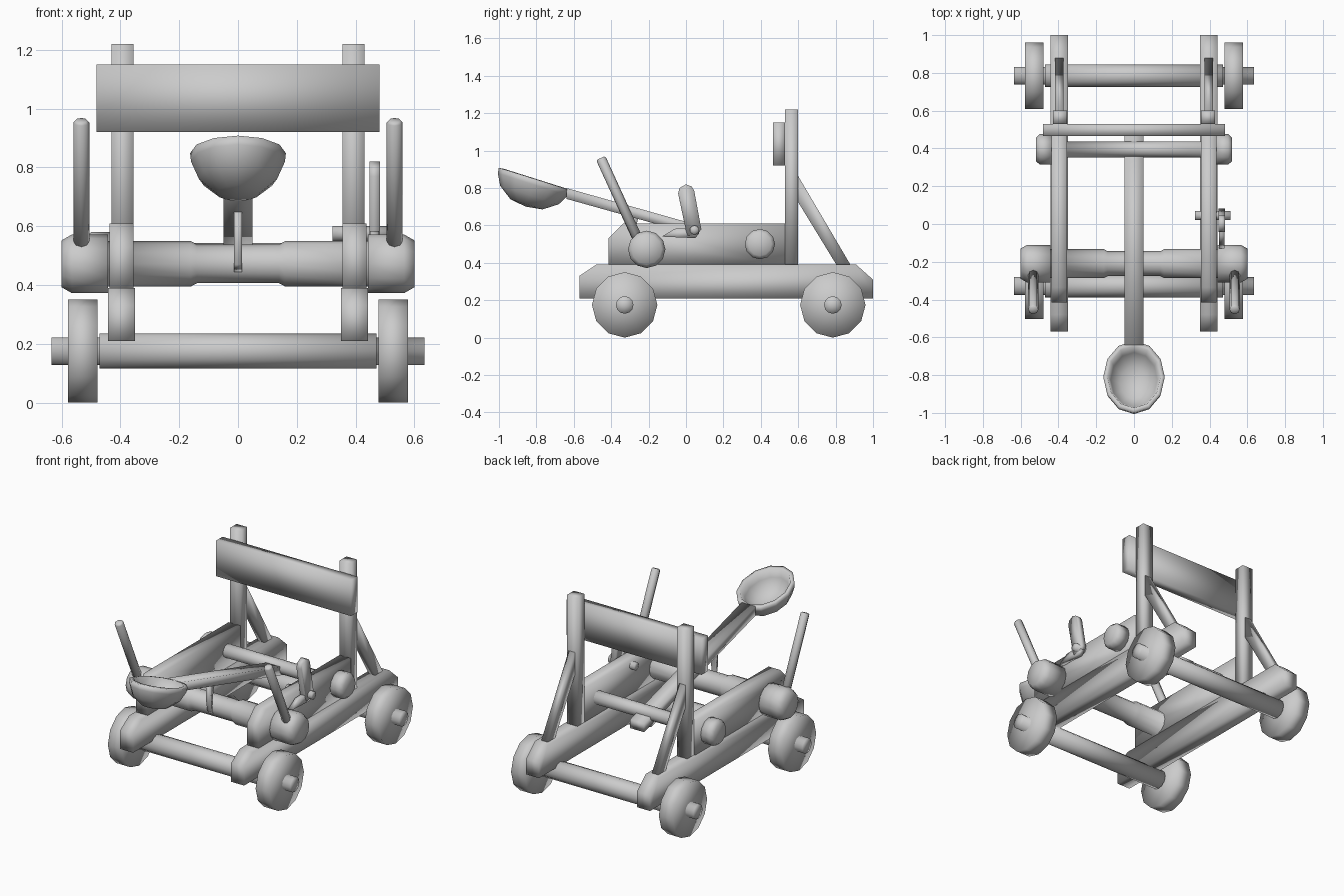
import bpy, bmesh
from math import sin, cos, pi, radians
from mathutils import Matrix, Vector

if "Cube" in bpy.data.objects:
    bpy.data.objects.remove(bpy.data.objects["Cube"])


def finish(name, bm, mirror=False):
    bmesh.ops.recalc_face_normals(bm, faces=bm.faces)
    mesh = bpy.data.meshes.new(name)
    bm.to_mesh(mesh)
    bm.free()
    mesh.shade_smooth()          # the whole model has soft, blended normals
    ob = bpy.data.objects.new(name, mesh)
    bpy.context.collection.objects.link(ob)
    if mirror:
        mod = ob.modifiers.new("Mirror", 'MIRROR')
        mod.use_mirror_merge = False
    return ob


def prism(name, pts, x0, x1, mirror=False):
    """Side profile of (y, z) points, extruded from x0 to x1."""
    bm = bmesh.new()
    face = bm.faces.new([bm.verts.new((x0, y, z)) for y, z in pts])
    ext = bmesh.ops.extrude_face_region(bm, geom=[face])
    verts = [v for v in ext["geom"] if isinstance(v, bmesh.types.BMVert)]
    bmesh.ops.translate(bm, verts=verts, vec=(x1 - x0, 0, 0))
    return finish(name, bm, mirror)


def rect(y0, y1, z0, z1):
    return [(y0, z0), (y1, z0), (y1, z1), (y0, z1)]


def lathe_bm(profile, n):
    """Revolve (height, radius) points around z; radius 0 makes a pole."""
    bm = bmesh.new()
    rings = []
    for h, r in profile:
        if r == 0:
            rings.append([bm.verts.new((0, 0, h))] * n)
        else:
            rings.append([bm.verts.new((r * cos(2 * pi * i / n), r * sin(2 * pi * i / n), h))
                          for i in range(n)])
    for a, b in zip(rings, rings[1:]):
        for i in range(n):
            j = (i + 1) % n
            bm.faces.new(list(dict.fromkeys((a[i], a[j], b[j], b[i]))))
    return bm


def turned(name, profile, y, z, n=12, mirror=False):
    """Lathe along the x axis, closed at both ends."""
    prof = [(profile[0][0], 0)] + profile + [(profile[-1][0], 0)]
    bm = lathe_bm(prof, n)
    bm.transform(Matrix.Translation((0, y, z)) @ Matrix.Rotation(pi / 2, 4, 'Y'))
    return finish(name, bm, mirror)


def both_ends(half):
    return [(-x, r) for x, r in reversed(half)] + half


# Chassis: lower rails, upper plates, posts, braces
prism("side_rail", [(-0.57, 0.21), (1.0, 0.21), (1.0, 0.31), (0.91, 0.39),
                    (-0.48, 0.39), (-0.57, 0.33)], 0.35, 0.443, True)
prism("upper_plate", [(-0.415, 0.39), (0.53, 0.39), (0.53, 0.61),
                      (-0.335, 0.61), (-0.415, 0.53)], 0.355, 0.438, True)
prism("post", rect(0.53, 0.60, 0.38, 1.22), 0.355, 0.43, True)
prism("brace", [(0.81, 0.38), (0.885, 0.38), (0.59, 0.88), (0.59, 0.74)], 0.372, 0.418, True)
prism("stop_board", rect(0.465, 0.53, 0.92, 1.15), -0.482, 0.482)

# Wheels and axles
for place, y in (("front", -0.328), ("rear", 0.785)):
    turned(place + "_wheel", [(0.478, 0.175), (0.578, 0.175)], y, 0.175, 12, True)
    turned(place + "_axle", both_ends([(0.472, 0.06), (0.472, 0.047), (0.635, 0.047)]), y, 0.175)

# Winding drum with stepped, chamfered ends
turned("winding_drum", both_ends([(0.14, 0.066), (0.16, 0.077), (0.443, 0.077), (0.443, 0.1),
                                  (0.565, 0.1), (0.6, 0.08)]), -0.21, 0.472)

# Arm pivot shaft with end knobs
turned("pivot_shaft", both_ends([(0.438, 0.042), (0.438, 0.081), (0.498, 0.081), (0.52, 0.062)]),
       0.395, 0.5)

# Drum handles
start, end = Vector((0.533, -0.232, 0.47)), Vector((0.533, -0.456, 0.96))
axis = end - start
bm = lathe_bm([(0, 0), (0, 0.027), (axis.length - 0.008, 0.027), (axis.length, 0.02),
               (axis.length, 0)], 8)
bm.transform(Matrix.Translation(start) @ axis.to_track_quat('Z', 'Y').to_matrix().to_4x4())
finish("drum_handle", bm, True)

# Throwing arm
prism("throwing_arm", [(-0.64, 0.742), (0.5, 0.423), (0.5, 0.478), (-0.64, 0.8)], -0.05, 0.05)

# Hook from the arm down the front of the drum
prism("arm_hook", [(-0.25, 0.66), (-0.27, 0.58), (-0.282, 0.5), (-0.275, 0.445),
                   (-0.295, 0.47), (-0.308, 0.54), (-0.305, 0.66)], -0.013, 0.013)

# Spoon cup: lathe shell, squashed to an oval and tilted
cup = [(-0.155, 0), (-0.142, 0.45), (-0.09, 0.82), (-0.03, 0.98), (0, 1),
       (0.003, 0.86), (-0.05, 0.76), (-0.105, 0.45), (-0.115, 0)]
bm = lathe_bm(cup, 12)
bm.transform(Matrix.Translation((0, -0.81, 0.848)) @ Matrix.Rotation(radians(-17.5), 4, 'X')
             @ Matrix.Diagonal((0.163, 0.2, 1, 1)))
finish("spoon_cup", bm)

# Trigger lever with pawl, and its pin
prism("trigger_lever", [(0.0, 0.57), (0.01, 0.545), (0.06, 0.55), (0.082, 0.58),
                        (0.044, 0.785), (0.03, 0.808), (0.0, 0.82), (-0.035, 0.8),
                        (-0.042, 0.77)], 0.447, 0.483)
prism("trigger_pawl", [(-0.13, 0.54), (0.05, 0.532), (0.072, 0.56), (0.03, 0.585),
                       (-0.06, 0.582)], 0.45, 0.48)
turned("trigger_pin", [(0.322, 0.025), (0.51, 0.025)], 0.045, 0.575, 10)
